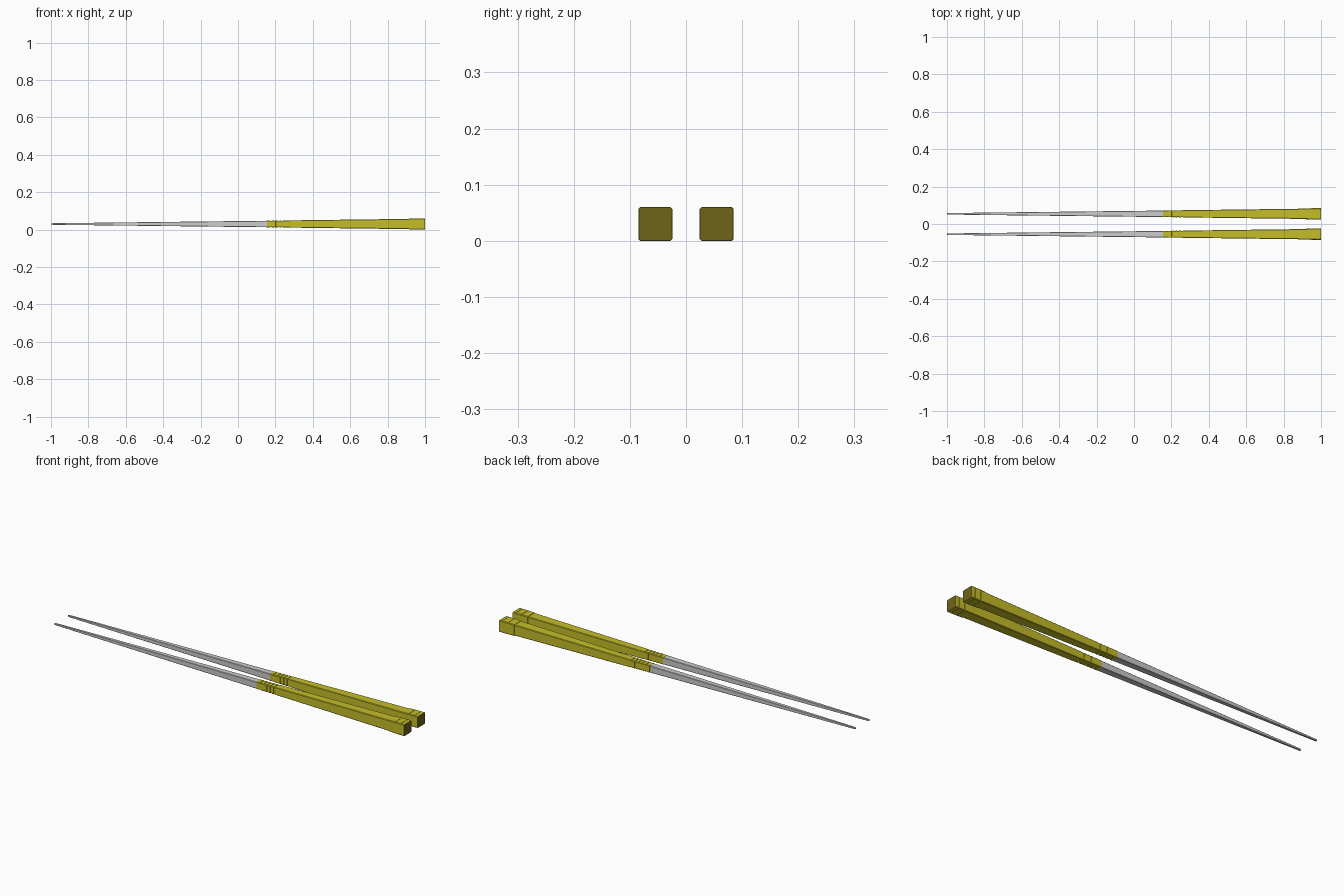
import bpy, bmesh

if "Cube" in bpy.data.objects:
    bpy.data.objects.remove(bpy.data.objects["Cube"])

Z_MID = 0.03
Y_OFF = 0.0545


def material(name, rgb):
    m = bpy.data.materials.new(name)
    m.diffuse_color = (*rgb, 1)
    m.use_nodes = True
    m.node_tree.nodes["Principled BSDF"].inputs["Base Color"].default_value = m.diffuse_color
    return m


yellow = material("handle_yellow", (0.56, 0.51, 0.022))
dark = material("end_brown", (0.16, 0.125, 0.01))


def loft(name, stations, y, mats=()):
    """Loft chamfered squares; each station is (x, half width, chamfer)."""
    bm = bmesh.new()
    rings = []
    for x, h, f in stations:
        c = h * (1 - f)
        pts = [(h, -c), (h, c), (c, h), (-c, h), (-h, c), (-h, -c), (-c, -h), (c, -h)]
        rings.append([bm.verts.new((x, y + a, Z_MID + b)) for a, b in pts])
    for r, s in zip(rings, rings[1:]):
        for i in range(8):
            j = (i + 1) % 8
            bm.faces.new((r[i], r[j], s[j], s[i]))
    bm.faces.new(rings[0][::-1])
    end = bm.faces.new(rings[-1])
    if len(mats) > 1:
        end.material_index = 1
    bmesh.ops.recalc_face_normals(bm, faces=bm.faces)
    me = bpy.data.meshes.new(name)
    bm.to_mesh(me)
    bm.free()
    ob = bpy.data.objects.new(name, me)
    bpy.context.collection.objects.link(ob)
    for m in mats:
        me.materials.append(m)


def width(x):
    return 0.004 + (x + 1) * 0.0116


def groove(x, h, gap=0.007, depth=0.0015):
    """Stations of a square-sided groove cut around the stick."""
    return [(x, h, 0.1), (x + 0.0003, h - depth, 0.1),
            (x + gap - 0.0003, h - depth, 0.1), (x + gap, h, 0.1)]


for side, y in (("left", -Y_OFF), ("right", Y_OFF)):
    # tapering grey shaft with blunt tip
    loft("shaft_" + side, [(-1, 0.0035, 0.2), (-0.985, width(-0.985), 0.2),
                           (0.16, width(0.16), 0.12)], y)

    # handle: grooved collar, tapered grip, stepped end cap
    st = [(0.155, width(0.155) + 0.0005, 0.1)]
    for x in (0.172, 0.195, 0.214, 0.233, 0.254):
        st += groove(x, width(x) + 0.0005)
    st += [(0.914, 0.0275, 0.1), (0.915, 0.029, 0.1)]
    st += groove(0.948, 0.0298, 0.004, 0.001)
    st += groove(0.98, 0.03, 0.004, 0.001)
    st += [(0.998, 0.03, 0.1), (1.0, 0.0293, 0.1)]
    loft("handle_" + side, st, y, (yellow, dark))
